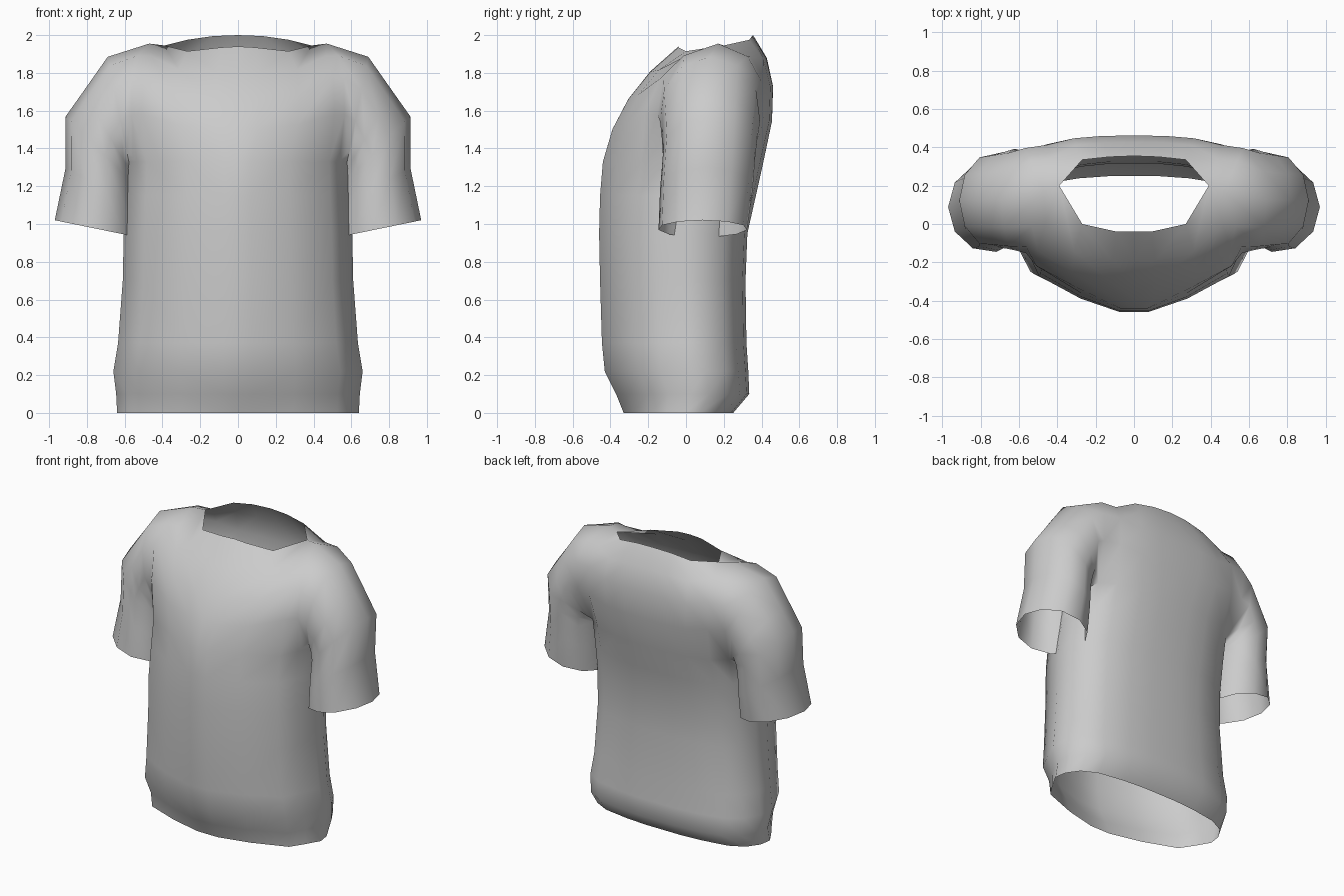
import bpy, bmesh, math
from mathutils import Vector

if "Cube" in bpy.data.objects:
    bpy.data.objects.remove(bpy.data.objects["Cube"])

# Fabric colour
fabric = bpy.data.materials.new("grey fabric")
fabric.use_nodes = True
colour = (0.6, 0.6, 0.6, 1)
fabric.diffuse_color = colour
fabric.node_tree.nodes["Principled BSDF"].inputs["Base Color"].default_value = colour

# Half outline of the torso, front centre to back centre: width share, depth share
OUTLINE = [(0, 0), (.12, 0), (.46, .09), (.82, .24), (.91, .39), (1, .56),
           (.98, .7), (.89, .84), (.73, .93), (.45, .98), (.2, 1), (0, 1)]
# Torso rings from hem to armpit: height, half width, front, back
RINGS = [(0, .64, -.33, .25), (.1, .645, -.37, .335), (.22, .66, -.43, .33),
         (.37, .635, -.445, .32), (.7, .61, -.455, .315), (.95, .605, -.46, .325),
         (1.15, .595, -.455, .37), (1.33, .59, -.44, .41)]
# Upper panels: bulge point and end point of each column, centre to armhole
COLLAR_SIDE, SHOULDER = (.39, .2, 1.945), (.47, .17, 1.955)
FRONT = [((0, -.37, 1.69), (0, -.04, 1.94)), ((.15, -.37, 1.69), (.09, -.04, 1.935)),
         ((.38, -.32, 1.75), (.27, 0, 1.915)), ((.57, -.26, 1.9), COLLAR_SIDE),
         ((.62, -.27, 1.89), SHOULDER)]
BACK = [((0, .54, 1.79), (0, .355, 2)), ((.2, .54, 1.79), (.13, .35, 1.995)),
        ((.36, .53, 1.8), (.27, .335, 1.975)), ((.5, .55, 1.89), COLLAR_SIDE),
        ((.64, .57, 1.88), SHOULDER)]
# Sleeve rings: outer x and z, inner x and z, front, back
SLEEVE = [(.69, 1.885, .57, 1.29, -.14, .395), (.82, 1.7, .56, 1.26, -.13, .38),
          (.912, 1.57, .55, 1.21, -.125, .37), (.912, 1.3, .545, 1.09, -.14, .355),
          (.97, 1.02, .53, .93, -.148, .325)]
STEPS = 4

bm = bmesh.new()


def skin(a, b, closed=False):
    """Join two matching rows of vertices with quads."""
    n = len(a)
    for i in range(n if closed else n - 1):
        j = (i + 1) % n
        bm.faces.new((a[i], a[j], b[j], b[i]))


def bend(start, bulge, end):
    """Column of vertices rising along a curved path."""
    column = [start]
    for k in range(1, STEPS + 1):
        t = k / STEPS
        p = start.co * (1 - t) ** 2 + Vector(bulge) * 2 * t * (1 - t) + Vector(end) * t * t
        column.append(bm.verts.new(p))
    return column


# Lower torso
rows = [[bm.verts.new((w * u, f + (b - f) * v, z)) for u, v in OUTLINE]
        for z, w, f, b in RINGS]
for low, high in zip(rows, rows[1:]):
    skin(low, high)
armpit = rows[-1]

# Chest and back panels up to the collar and shoulder seam
front = [bend(v, *path) for v, path in zip(armpit, FRONT)]
back = [bend(v, *path) for v, path in zip(armpit[::-1], BACK)]
back.reverse()
for panel in (front, back):
    levels = list(zip(*panel))
    for low, high in zip(levels, levels[1:]):
        skin(low, high)

# Sleeve grown from the armhole, its inner side tucked into the torso
loop = front[-1][::-1] + armpit[5:7] + back[0][:-1]
count = len(loop)
for ox, oz, ix, iz, f, b in SLEEVE:
    ring = []
    for k in range(count):
        up, side = math.cos(math.tau * k / count), math.sin(math.tau * k / count)
        ring.append(bm.verts.new(((ox + ix) / 2 + up * (ox - ix) / 2,
                                  (f + b) / 2 - side * (b - f) / 2,
                                  (oz + iz) / 2 + up * (oz - iz) / 2)))
    skin(loop, ring, True)
    loop = ring

bmesh.ops.remove_doubles(bm, verts=bm.verts, dist=.0005)
mesh = bpy.data.meshes.new("shirt")
bm.to_mesh(mesh)
bm.free()
mesh.materials.append(fabric)
shirt = bpy.data.objects.new("shirt", mesh)
bpy.context.collection.objects.link(shirt)

# Other half and smooth cloth shading
mirror = shirt.modifiers.new("other half", "MIRROR")
mirror.use_clip = True
for face in mesh.polygons:
    face.use_smooth = True
